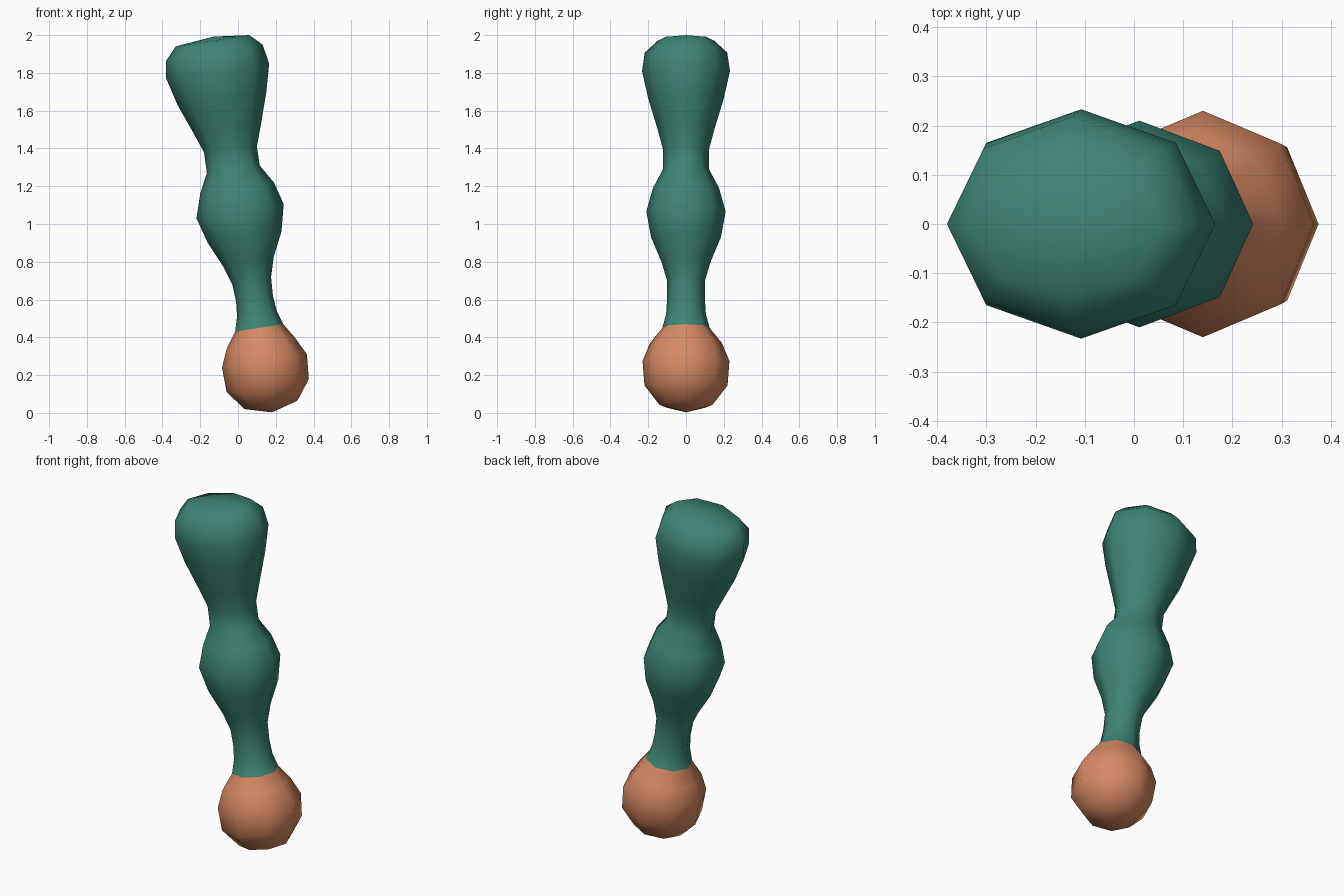
import bpy, bmesh, math

if "Cube" in bpy.data.objects:
    bpy.data.objects.remove(bpy.data.objects["Cube"])

SIDES = 8


def material(name, colour):
    m = bpy.data.materials.new(name)
    m.diffuse_color = (*colour, 1)
    m.use_nodes = True
    m.node_tree.nodes["Principled BSDF"].inputs["Base Color"].default_value = m.diffuse_color
    return m


green = material("teal green", (0.047, 0.235, 0.18))
orange = material("warm orange", (0.68, 0.25, 0.125))

# Tilted elliptical rings: left x, left z, right x, right z, half depth
KNOB = [
    (0.035, 0.02, 0.315, 0.065, 0.14),
    (-0.06, 0.11, 0.375, 0.18, 0.22),
    (-0.085, 0.24, 0.365, 0.31, 0.23),
    (-0.06, 0.34, 0.30, 0.40, 0.19),
    (-0.015, 0.43, 0.24, 0.47, 0.125),
]
SHAFT = [
    (-0.005, 0.51, 0.205, 0.54, 0.105),
    (-0.01, 0.59, 0.185, 0.62, 0.10),
    (-0.03, 0.68, 0.175, 0.72, 0.10),
    (-0.075, 0.77, 0.19, 0.83, 0.13),
    (-0.16, 0.90, 0.23, 0.96, 0.185),
    (-0.22, 1.03, 0.242, 1.105, 0.21),
    (-0.20, 1.16, 0.19, 1.22, 0.175),
    (-0.165, 1.27, 0.115, 1.31, 0.122),
    (-0.18, 1.38, 0.10, 1.41, 0.122),
    (-0.235, 1.48, 0.12, 1.52, 0.15),
    (-0.32, 1.63, 0.15, 1.70, 0.20),
    (-0.38, 1.77, 0.165, 1.85, 0.233),
    (-0.38, 1.865, 0.13, 1.95, 0.218),
    (-0.33, 1.94, 0.06, 2.0, 0.15),
]
BOTTOM, TOP = (0.18, 0, 0.003), (-0.13, 0, 1.992)

bm = bmesh.new()


def ring(lx, lz, rx, rz, depth):
    verts = []
    for i in range(SIDES):
        a = math.tau * i / SIDES
        c = math.cos(a) / 2
        verts.append(bm.verts.new(((lx + rx) / 2 + (rx - lx) * c,
                                   depth * math.sin(a),
                                   (lz + rz) / 2 + (rz - lz) * c)))
    return verts


def cap(pole, loop, index):
    v = bm.verts.new(pole)
    for i in range(SIDES):
        bm.faces.new((v, loop[i], loop[(i + 1) % SIDES])).material_index = index


# Loft one continuous skin; faces below the seam belong to the knob
rings = [ring(*r) for r in KNOB + SHAFT]
for n, (a, b) in enumerate(zip(rings, rings[1:])):
    for i in range(SIDES):
        j = (i + 1) % SIDES
        f = bm.faces.new((a[i], a[j], b[j], b[i]))
        f.material_index = 1 if n < len(KNOB) - 1 else 0
cap(BOTTOM, rings[0], 1)
cap(TOP, rings[-1], 0)

bmesh.ops.recalc_face_normals(bm, faces=bm.faces)
for f in bm.faces:
    f.smooth = True
mesh = bpy.data.meshes.new("curved_handle")
bm.to_mesh(mesh)
bm.free()
mesh.materials.append(green)
mesh.materials.append(orange)
bpy.context.collection.objects.link(bpy.data.objects.new("curved_handle", mesh))
